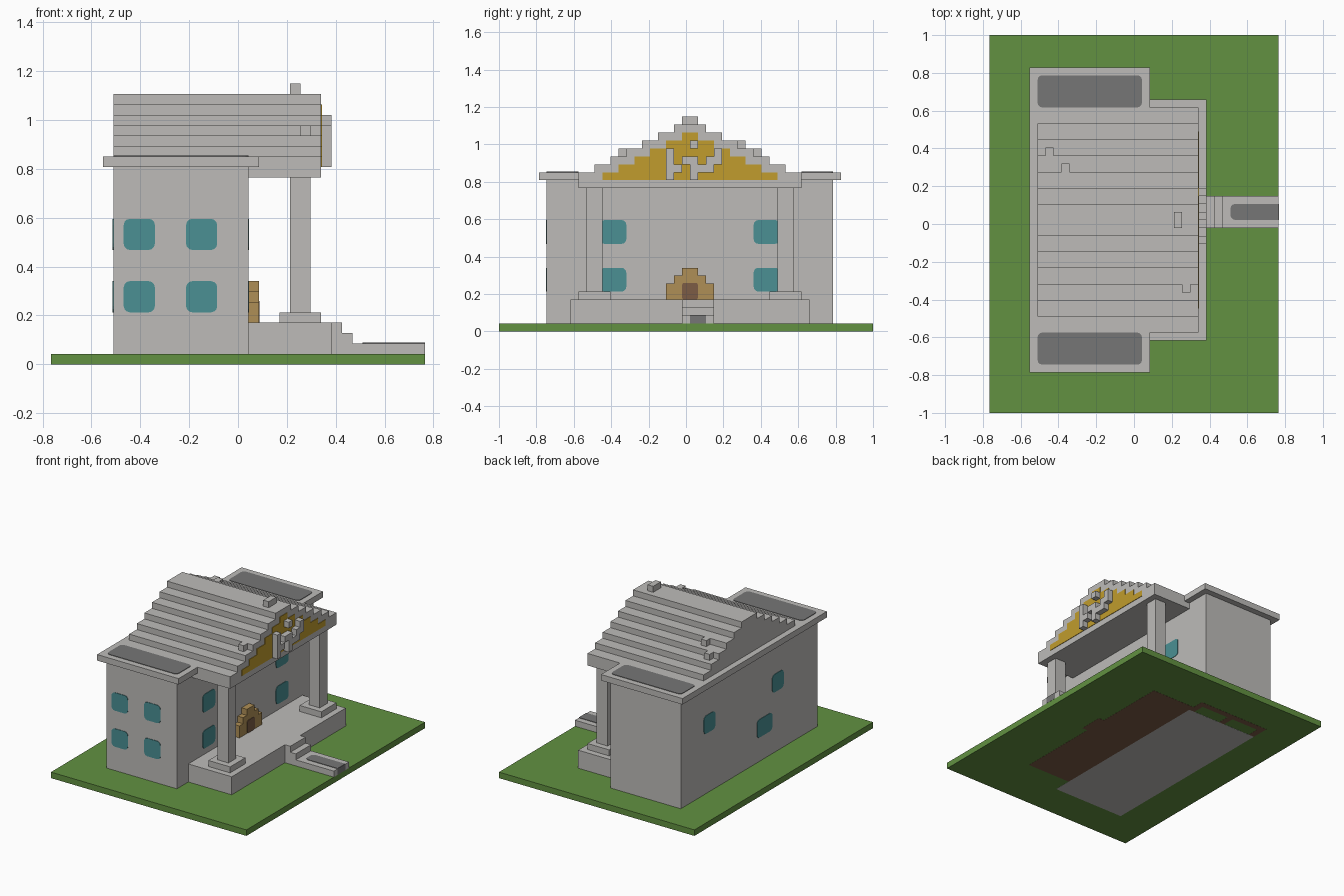
import bpy
import math
from mathutils import Vector

cube = bpy.data.objects.get("Cube")
if cube:
    bpy.data.objects.remove(cube, do_unlink=True)

# Everything sits on a grid of equal blocks, 36 x 47 x 27
U = 2 / 47
NX, NY = 36, 47
T = 0.08  # thickness of painted plates, in blocks


def material(name, rgb):
    m = bpy.data.materials.new(name)
    m.use_nodes = True
    m.diffuse_color = (*rgb, 1)
    m.node_tree.nodes["Principled BSDF"].inputs["Base Color"].default_value = (*rgb, 1)
    return m


STONE = material("pale stone", (0.51, 0.50, 0.485))
DARK = material("dark grey", (0.18, 0.18, 0.18))
GRASS = material("grass green", (0.122, 0.283, 0.053))
GLASS = material("teal glass", (0.069, 0.279, 0.296))
GOLD = material("gold", (0.533, 0.332, 0.026))
WOOD = material("light wood", (0.429, 0.275, 0.093))
BROWN = material("brown", (0.20, 0.107, 0.06))


def prism(name, outline, axis, a0, a1, mat):
    """Extrude a 2D outline along an axis between a0 and a1 (block units)."""
    def place(p, a):
        c = list(p)
        c.insert(axis, a)
        return Vector((c[0] - NX / 2, c[1] - NY / 2, c[2])) * U
    n = len(outline)
    verts = [place(p, a) for a in (a0, a1) for p in outline]
    flip = axis == 1
    faces = [list(range(n))[::-1], list(range(n, 2 * n))]
    faces += [[k, (k + 1) % n, n + (k + 1) % n, n + k] for k in range(n)]
    if flip:
        faces = [f[::-1] for f in faces]
    me = bpy.data.meshes.new(name)
    me.from_pydata(verts, [], faces)
    me.materials.append(mat)
    ob = bpy.data.objects.new(name, me)
    bpy.context.collection.objects.link(ob)
    return ob


def box(name, x, y, z, mat=STONE):
    outline = [(x[0], y[0]), (x[1], y[0]), (x[1], y[1]), (x[0], y[1])]
    return prism(name, outline, 2, z[0], z[1], mat)


def rounded(u, v, r=0.6):
    """Rectangle outline with rounded corners."""
    pts = []
    corners = [(u[1] - r, v[1] - r), (u[0] + r, v[1] - r),
               (u[0] + r, v[0] + r), (u[1] - r, v[0] + r)]
    for q, (cu, cv) in enumerate(corners):
        for s in range(4):
            t = math.pi / 2 * (q + s / 3)
            pts.append((cu + r * math.cos(t), cv + r * math.sin(t)))
    return pts


def stepped(name, x, z0, layers, mat):
    """Stack of one-block-high layers (y0, y1), extruded along x."""
    left, right = [], []
    for k, (y0, y1) in enumerate(layers):
        left += [(y0, z0 + k), (y0, z0 + k + 1)]
        right += [(y1, z0 + k), (y1, z0 + k + 1)]
    return prism(name, right + left[::-1], 0, x[0], x[1], mat)


# Lawn, house body and flat roof slab
box("lawn", (0, 36), (0, 47), (0, 1), GRASS)
box("house_walls", (6, 19), (6, 42), (1, 19))
box("roof_slab", (5, 20), (5, 43), (19, 20))
for side, y in (("right", (6, 10)), ("left", (38, 42))):
    prism("roof_panel_" + side, rounded((6, 19), y), 2, 20, 20 + T, DARK)

# Porch, steps and path
box("porch_floor", (19, 27), (9, 39), (1, 4))
box("upper_step", (27, 28), (23, 27), (1, 4))
box("lower_step", (28, 29), (23, 27), (1, 3))
box("path", (29, 36), (23, 27), (1, 2))
path_panel = rounded((30, 37), (24, 26))
prism("path_panel", [(min(u, 36), v) for u, v in path_panel], 2, 2, 2 + T, DARK)
box("path_end_panel", (36, 36 + T / 4), (24, 26), (1, 2), DARK)

# Columns
for side, y in (("right", 10), ("left", 34)):
    box("column_base_" + side, (22, 26), (y, y + 4), (4, 5))
    box("column_" + side, (23, 25), (y + 1, y + 3), (5, 18))

# Porch beam and stepped gable roof
box("porch_beam", (19, 26), (10, 38), (18, 19))
box("porch_ceiling", (20, 26), (10, 38), (19, 20))
stepped("gable_roof", (6, 26), 20, [(12 + 2 * k, 36 - 2 * k) for k in range(6)], STONE)
stepped("gable_panel", (26, 26 + T), 19, [(13 + 2 * k, 35 - 2 * k) for k in range(6)], GOLD)

# Chimney and loose roof blocks
box("chimney", (23, 24), (23, 25), (26, 27))
for n, (x, y, z) in enumerate([(7, 32, 22), (9, 30, 23), (24, 15, 22)]):
    box(f"roof_block_{n + 1}", (x, x + 1), (y, y + 1), (z, z + 1))

# Carved blocks on the gable: column, bottom, top
carving = [(21, 19, 23), (22, 20, 21), (23, 21, 22), (24, 19, 22),
           (24, 23, 24), (25, 20, 21), (26, 20, 22), (27, 21, 23)]
for n, (y, z0, z1) in enumerate(carving):
    box(f"gable_carving_{n + 1}", (26, 27), (y, y + 1), (z0, z1))

# Doorway with a dark opening
stepped("door_surround", (19, 20), 4, [(21, 27), (21, 27), (22, 26), (23, 25)], WOOD)
prism("door_opening", rounded((23, 25), (4, 6.1), 0.3), 0, 20, 20 + T, BROWN)

# Windows on the side, front and back walls
LOW, HIGH = (5, 8), (11, 14)
for level, z in (("lower", LOW), ("upper", HIGH)):
    for n, x in enumerate([(7, 10), (13, 16)]):
        prism(f"side_window_{level}_{n + 1}", rounded(x, z), 1, 6 - T, 6, GLASS)
    for n, y in enumerate([(12.7, 16), (32, 35.3)]):
        prism(f"porch_window_{level}_{n + 1}", rounded(y, z), 0, 19, 19 + T, GLASS)
for n, (y, z) in enumerate([((33, 36), HIGH), ((15, 18), HIGH), ((18, 22), LOW)]):
    prism(f"back_window_{n + 1}", rounded(y, z), 0, 6 - T, 6, GLASS)

# Foundations showing on the underside
under = (-T / 4, 0)
box("house_foundation", (6, 19), (6, 38), under)
box("porch_foundation", (19, 27), (9, 39), under, BROWN)
box("step_foundation", (27, 28), (23, 27), under, BROWN)
box("foundation_strip_outer", (6, 19), (40, 41), under, BROWN)
for n, x in enumerate([(6, 7), (12, 13), (18, 19)]):
    box(f"foundation_strip_{n + 1}", x, (38, 40), under, BROWN)
